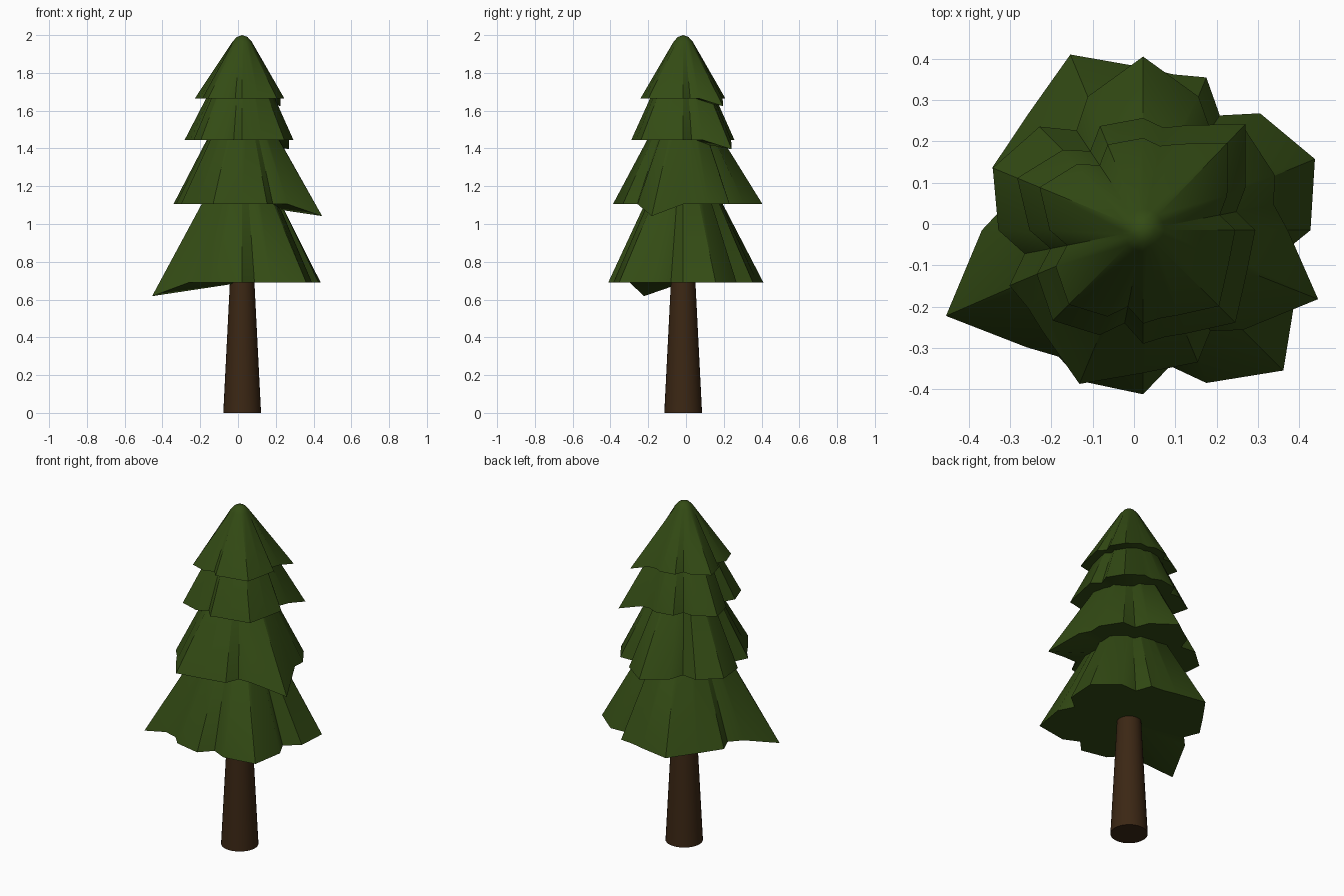
import bpy, bmesh, math

if "Cube" in bpy.data.objects:
    bpy.data.objects.remove(bpy.data.objects["Cube"])

CX, CY = 0.022, -0.015            # trunk axis


def material(name, rgb):
    m = bpy.data.materials.new(name)
    m.diffuse_color = (*rgb, 1)
    m.use_nodes = True
    m.node_tree.nodes["Principled BSDF"].inputs["Base Color"].default_value = m.diffuse_color
    return m


GREEN = material("pine green", (0.033, 0.070, 0.007))
BROWN = material("bark brown", (0.044, 0.020, 0.007))

# Ragged rim of a foliage tier: (angle in degrees, radius), shared by all tiers
RIM = [(0, .405), (22.5, .45), (45, .40), (56.25, .334), (67.5, .40), (79, .384),
       (90, .394), (112.5, .46), (135, .395), (157.5, .395), (168.75, .335),
       (180, .39), (203.5, .52), (225, .40), (236.25, .368), (247.5, .395),
       (270, .397), (281.25, .335), (292.5, .40), (315, .48), (337.5, .40),
       (348.75, .332)]
TIP = 12                          # the one drooping branch tip


def loft(name, rings, mat, apex=None, base=None):
    """Skin a stack of equal-length rings; close ends with a point or an n-gon."""
    bm = bmesh.new()
    vs = [[bm.verts.new(p) for p in ring] for ring in rings]
    n = len(vs[0])
    for a, b in zip(vs, vs[1:]):
        for i in range(n):
            j = (i + 1) % n
            bm.faces.new((a[i], a[j], b[j], b[i]))
    for ring, point in ((vs[0], base), (vs[-1], apex)):
        if point is None:
            bm.faces.new(ring)
        else:
            c = bm.verts.new(point)
            for i in range(n):
                bm.faces.new((ring[i], ring[(i + 1) % n], c))
    bmesh.ops.recalc_face_normals(bm, faces=bm.faces)
    me = bpy.data.meshes.new(name)
    bm.to_mesh(me)
    bm.free()
    ob = bpy.data.objects.new(name, me)
    bpy.context.collection.objects.link(ob)
    me.materials.append(mat)
    bpy.ops.object.select_all(action='DESELECT')
    ob.select_set(True)
    bpy.context.view_layer.objects.active = ob
    bpy.ops.object.shade_smooth_by_angle(angle=math.radians(40))
    return ob


def polar(deg, r, z):
    a = math.radians(deg)
    return (CX + r * math.cos(a), CY + r * math.sin(a), z)


# Foliage tiers: name, base height, scale, turn, cone height
for name, z, s, turn, h in [("foliage_bottom", 0.69, 1.00, 0, .66),
                            ("foliage_lower", 1.105, 0.875, 135, .55),
                            ("foliage_upper", 1.445, 0.687, -157.5, .47),
                            ("foliage_top", 1.665, 0.565, -157.5, .30)]:
    rim = [polar(d + turn, r * s, z - (.072 * s if i == TIP else 0))
           for i, (d, r) in enumerate(RIM)]
    neck = [polar(d + turn, .09 * s, z + h) for d, r in RIM]
    cap = [polar(d + turn, .05 * s, z + h + .045 * s) for d, r in RIM]
    loft(name, [rim, neck, cap], GREEN,
         apex=(CX, CY, z + h + .062 * s), base=(CX, CY, z))

# Tapered trunk
loft("trunk", [[polar(i * 360 / 32, r, z) for i in range(32)]
               for r, z in ((.1, 0), (.062, .75))], BROWN)
